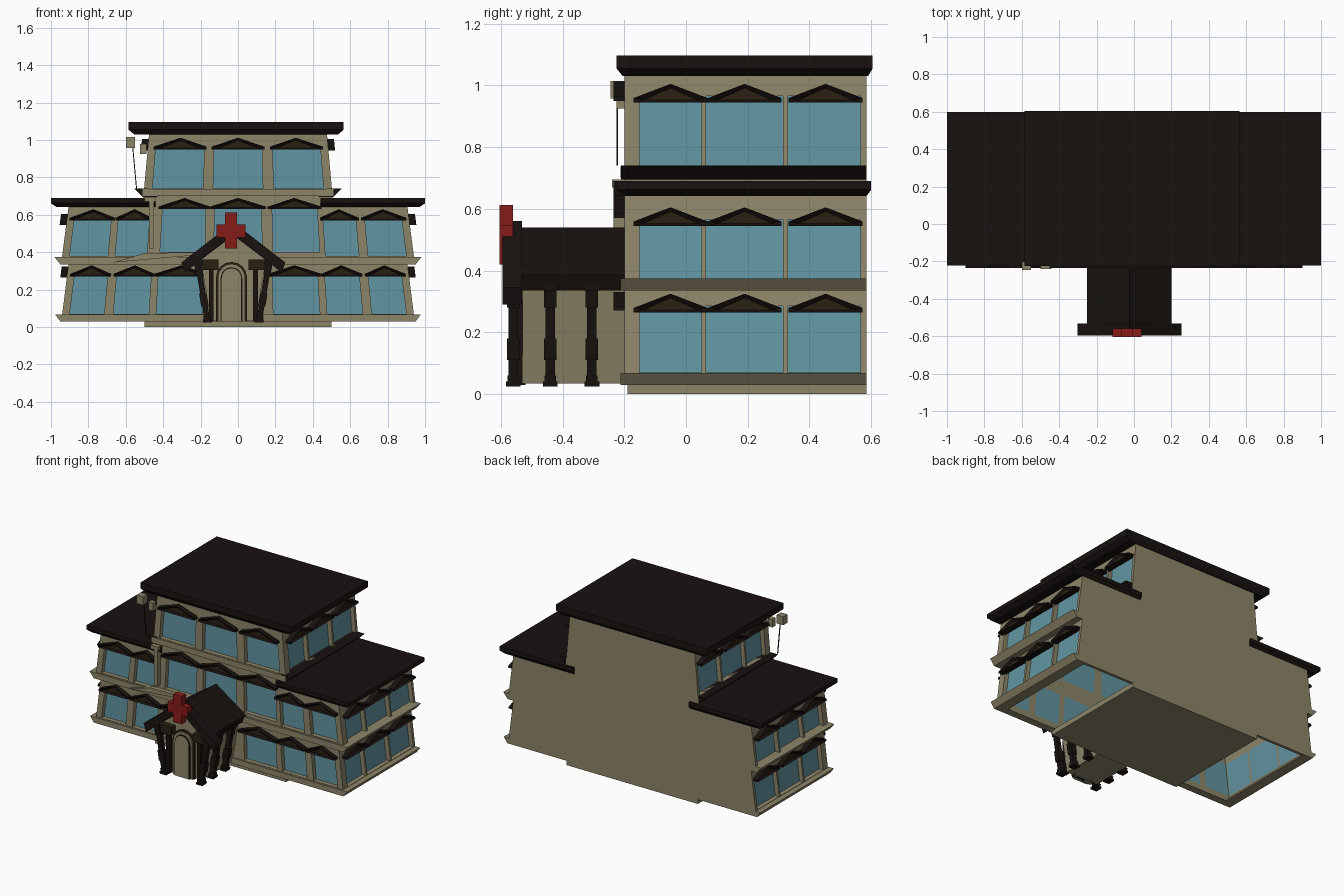
import bpy, bmesh, math
from mathutils import Vector

if "Cube" in bpy.data.objects:
    bpy.data.objects.remove(bpy.data.objects["Cube"])


def material(name, rgb):
    m = bpy.data.materials.new(name)
    m.diffuse_color = (*rgb, 1)
    m.use_nodes = True
    m.node_tree.nodes["Principled BSDF"].inputs["Base Color"].default_value = m.diffuse_color
    return m


STONE = material("stone", (0.27, 0.235, 0.14))
DARK = material("dark_roof", (0.009, 0.006, 0.005))
BROWN = material("dark_brown", (0.022, 0.014, 0.006))
GLASS = material("glass", (0.12, 0.30, 0.36))
RED = material("red", (0.24, 0.012, 0.01))


def finish(name, bm, *mats):
    bmesh.ops.recalc_face_normals(bm, faces=bm.faces)
    me = bpy.data.meshes.new(name)
    bm.to_mesh(me)
    bm.free()
    for m in mats:
        me.materials.append(m)
    ob = bpy.data.objects.new(name, me)
    bpy.context.collection.objects.link(ob)
    return ob


def plain(u, v, d):
    return (u, d, v)


def block(bm, u0, u1, z0, z1, d0, d1, fn=plain):
    """Box in (across, up, depth) space, bent into place by fn."""
    v = [bm.verts.new(fn(u, z, d)) for u in (u0, u1) for z in (z0, z1) for d in (d0, d1)]
    for f in ((0, 1, 3, 2), (4, 5, 7, 6), (0, 1, 5, 4), (2, 3, 7, 6), (0, 2, 6, 4), (1, 3, 7, 5)):
        bm.faces.new([v[i] for i in f])


def box(name, x0, x1, y0, y1, z0, z1, mat):
    bm = bmesh.new()
    block(bm, x0, x1, z0, z1, y0, y1)
    return finish(name, bm, mat)


def loft(name, rings, mat):
    """Stack of rectangles (x0, x1, y0, y1, z)."""
    bm = bmesh.new()
    prev = None
    for x0, x1, y0, y1, z in rings:
        ring = [bm.verts.new((x, y, z)) for x, y in ((x0, y0), (x1, y0), (x1, y1), (x0, y1))]
        if prev:
            for i in range(4):
                j = (i + 1) % 4
                bm.faces.new((prev[i], prev[j], ring[j], ring[i]))
        else:
            bm.faces.new(ring)
        prev = ring
    bm.faces.new(prev)
    return finish(name, bm, mat)


def prism(name, profile, y0, y1, mat):
    """Extrude an (x, z) outline along y."""
    bm = bmesh.new()
    a = [bm.verts.new((x, y0, z)) for x, z in profile]
    b = [bm.verts.new((x, y1, z)) for x, z in profile]
    n = len(a)
    bm.faces.new(a)
    bm.faces.new(b)
    for i in range(n):
        bm.faces.new((a[i], a[(i + 1) % n], b[(i + 1) % n], b[i]))
    return finish(name, bm, mat)


FRONT, BACK = -0.2, 0.585


def front_map(zb, zt, wb, wt):
    return lambda u, z, d: (u * (1 + (wt / wb - 1) * (z - zb) / (zt - zb)), FRONT + d, z)


def side_map(s, zb, zt, wb, wt):
    return lambda u, z, d: (s * (wb + (wt - wb) * (z - zb) / (zt - zb) - d), u, z)


def window_wall(name, fn, u0, u1, zb, zt, windows):
    """Stone frame with recessed glass and a pediment over each window."""
    frame, glass, ped = bmesh.new(), bmesh.new(), bmesh.new()
    edge = u0
    for a, b, lo, hi, w, h in windows:
        block(frame, edge, a, zb, zt, 0, 0.04, fn)
        block(frame, a, b, zb, lo, 0, 0.04, fn)
        block(frame, a, b, hi, zt, 0, 0.04, fn)
        block(glass, a, b, lo, hi, 0.03, 0.04, fn)
        edge = b
        # triangular hood with a recessed brown field
        c, base = (a + b) / 2, hi - 0.02
        pts = ((c - w, base), (c + w, base), (c + w, base + 0.014), (c, base + h), (c - w, base + 0.014))
        f = [ped.verts.new(fn(u, z, -0.035)) for u, z in pts]
        k = [ped.verts.new(fn(u, z, 0.01)) for u, z in pts]
        face = ped.faces.new(f)
        ped.faces.new(k)
        for i in range(5):
            j = (i + 1) % 5
            ped.faces.new((f[i], f[j], k[j], k[i]))
        inner = [ped.verts.new(fn(u, z, -0.02)) for u, z in
                 ((c - w * 0.72, base + 0.008), (c + w * 0.72, base + 0.008), (c, base + h * 0.78))]
        ped.faces.remove(face)
        for q in ((0, 1, 'b', 'a'), (1, 2, 'b'), (2, 3, 'c', 'b'), (3, 4, 'a', 'c'), (4, 0, 'a')):
            ped.faces.new([f[i] if isinstance(i, int) else inner["abc".index(i)] for i in q])
        ped.faces.new(inner).material_index = 1
    block(frame, edge, u1, zb, zt, 0, 0.04, fn)
    finish(name + "_wall", frame, STONE)
    finish(name + "_windows", glass, GLASS)
    finish(name + "_window_hoods", ped, DARK, BROWN)


# window spans: start, end
SIDE = ((-0.15, 0.05), (0.065, 0.315), (0.33, 0.575))
LOW = ((-.91, -.72), (-.67, -.48), (-.44, -.19), (.19, .44), (.48, .67), (.72, .91))
MID = ((-.91, -.70), (-.66, -.49), (-.42, -.18), (-.13, .13), (.19, .44), (.47, .65), (.70, .91))
TOP = ((-.465, -.19), (-.135, .135), (.195, .465))

# storeys: name, bottom, top, half widths, window heights
storeys = (
    ("ground_floor", 0.03, 0.345, 0.945, 0.905, [(a, b, .07, .29, .6 * (b - a), .06) for a, b in LOW], .07, .285),
    ("first_floor", 0.345, 0.65, 0.945, 0.905,
     [(a, b, .40 if abs(a + b) < .9 else .38, .65 - .0001 if abs(a + b) < .9 else .59, .6 * (b - a), .06)
      for a, b in MID], .375, .565),
    ("second_floor", 0.65, 1.04, 0.51, 0.475, [(a, b, .74, .97, .15, .062) for a, b in TOP], .74, .965),
)
for name, zb, zt, wb, wt, wins, lo, hi in storeys:
    window_wall(name + "_front", front_map(zb, zt, wb, wt), -wb, wb, zb, zt, wins)
    for s, side in ((-1, "left"), (1, "right")):
        window_wall(f"{name}_{side}", side_map(s, zb, zt, wb, wt), FRONT, BACK, zb, zt,
                    [(a, b, lo, hi, 0.12, 0.06) for a, b in SIDE])
    # plain back wall
    bm = bmesh.new()
    block(bm, -wb, wb, zb, zt, BACK - FRONT - 0.02, BACK - FRONT, front_map(zb, zt, wb, wt))
    finish(name + "_back_wall", bm, STONE)


# flared sill bands, hollow so the underside stays open
def sill(name, w0, w1, z0, z1, mat):
    bm = bmesh.new()
    fm = front_map(z0, z1, w0, w1)
    block(bm, -w0, w0, z0, z1, -0.012, 0.03, fm)
    for s in (-1, 1):
        block(bm, FRONT - 0.01, BACK, z0, z1, 0, 0.07, side_map(s, z0, z1, w0, w1))
    finish(name, bm, mat)


sill("ground_sill_band", 0.95, 0.978, 0.03, 0.068, STONE)
sill("first_sill_band", 0.95, 0.982, 0.335, 0.375, STONE)
box("second_sill_front", -0.51, 0.51, -0.212, -0.19, 0.70, 0.738, STONE)
for s, side in ((-1, "left"), (1, "right")):
    bm = bmesh.new()
    block(bm, FRONT - 0.01, BACK, 0.695, 0.74, 0, 0.08, side_map(s, 0.695, 0.74, 0.51, 0.555))
    finish(f"second_sill_{side}", bm, DARK)
box("foundation_floor", -0.5, 0.5, FRONT + 0.01, BACK, 0.0, 0.035, STONE)


# flat roofs with tapered underside
def roof(name, x0, x1, y0, y1, z0, z1, z2, il, ir):
    loft(name, ((x0 + il, x1 - ir, y0 + .02, y1 - .015, z0), (x0, x1, y0, y1, z1), (x0, x1, y0, y1, z2)), DARK)


roof("main_roof", -0.585, 0.565, -0.225, 0.605, 1.03, 1.055, 1.097, .03, .03)
roof("left_wing_roof", -1.0, -0.44, -0.222, 0.6, 0.642, 0.662, 0.69, .03, 0)
roof("right_wing_roof", 0.44, 1.0, -0.222, 0.6, 0.642, 0.662, 0.69, 0, .03)

# porch body, wider at the top, with gable wall
CX = -0.025
prism("porch_body", [(CX - .12, .035), (CX + .12, .035), (CX + .175, .36), (CX, .50), (CX - .175, .36)],
      -0.53, -0.2, STONE)


def chevron(half, apex, eave, t):
    return [(CX - half, eave), (CX, apex), (CX + half, eave), (CX + half - .02, eave - t),
            (CX, apex - t), (CX - half + .02, eave - t)]


prism("porch_roof", chevron(0.225, 0.54, 0.385, 0.05), -0.54, -0.2, DARK)
prism("porch_gable_board", chevron(0.278, 0.56, 0.345, 0.055), -0.595, -0.532, DARK)


# arched doorway: dark-edged arch ring and door leaf
def arch(r, base, spring):
    return ([(CX - .01 + r * math.cos(a), spring + r * math.sin(a))
             for a in [math.pi * i / 8 for i in range(9)]] + [(CX - .01 - r, base), (CX - .01 + r, base)])


prism("door_recess", arch(.083, .03, .265), -0.542, -0.52, BROWN)
prism("door_arch", arch(.073, .03, .265), -0.552, -0.52, STONE)
prism("door_shadow_line", arch(.058, .03, .262), -0.556, -0.52, DARK)
prism("door_leaf", arch(.052, .03, .262), -0.56, -0.52, STONE)

# leaning porch columns, three per side, with base, collar and capital
for s, side in ((-1, "left"), (1, "right")):
    for n, y in enumerate((-0.56, -0.44, -0.305)):
        bm = bmesh.new()
        lean = lambda u, z, d: (CX + s * (0.138 + 0.055 * (z - 0.03) / 0.33) + u, y + d, z)
        for r, z0, z1 in ((.015, .025, .36), (.024, .025, .04), (.019, .04, .06),
                          (.02, .11, .18), (.02, .28, .34), (.026, .335, .36)):
            block(bm, -r, r, z0, z1, -r, r, lean)
        finish(f"porch_column_{side}_{n + 1}", bm, DARK)
    box(f"porch_inner_column_{side}", CX + s * .118 - .013, CX + s * .118 + .013, -.56, -.53, .03, .31, DARK)
    box(f"porch_capital_{side}", CX + s * .13 - .05, CX + s * .13 + .05, -.575, -.53, .305, .36, BROWN)

# red cross
prism("red_cross", [(-.07, .42), (-.005, .42), (-.005, .48), (.04, .48), (.04, .547), (-.005, .547),
                    (-.005, .612), (-.07, .612), (-.07, .547), (-.115, .547), (-.115, .48), (-.07, .48)],
      -0.605, -0.56, RED)

# utility boxes, hanging wire, drain pipe and broken ledge on the left
box("upper_utility_box", -0.6, -0.55, -0.245, -0.2, 0.957, 1.015, STONE)
box("lower_utility_box", -0.525, -0.49, -0.225, -0.19, 0.925, 0.98, STONE)
prism("hanging_wire", [(-.565, .96), (-.56, .96), (-.54, .74), (-.545, .74)], -0.225, -0.22, DARK)
box("drain_pipe", -0.475, -0.45, -0.235, -0.2, 0.42, 0.68, STONE)
box("drain_pipe_head", -0.5, -0.44, -0.24, -0.2, 0.67, 0.695, STONE)
prism("broken_ledge", [(-.67, .345), (-.22, .385), (-.22, .40), (-.5, .395)], -0.23, -0.2, STONE)
